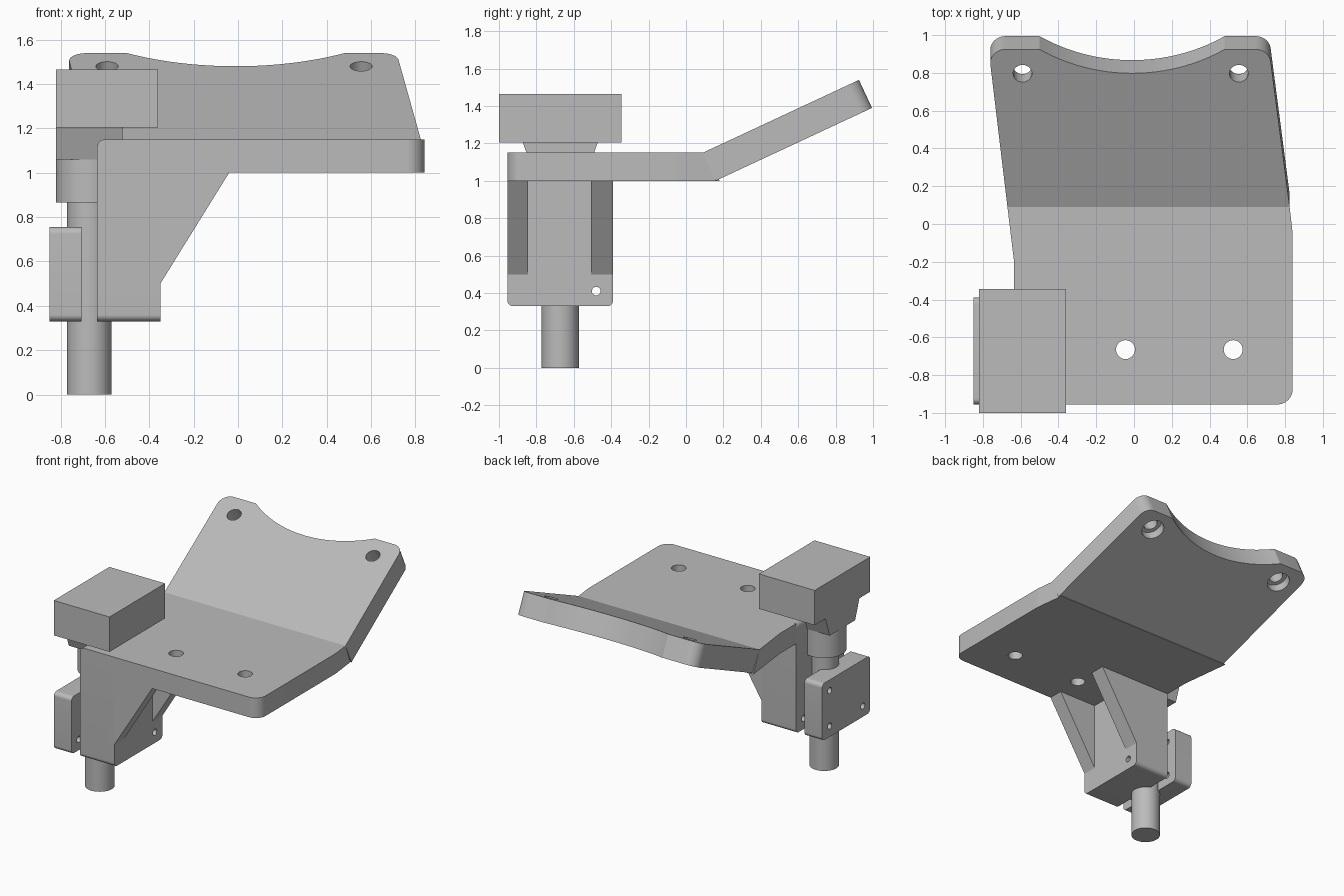
import bpy, bmesh, math
from mathutils import Matrix, Vector

if "Cube" in bpy.data.objects:
    bpy.data.objects.remove(bpy.data.objects["Cube"])

grey = bpy.data.materials.new("plain_grey")
grey.use_nodes = True
tone = (0.5, 0.5, 0.5, 1)
grey.diffuse_color = tone
grey.node_tree.nodes["Principled BSDF"].inputs["Base Color"].default_value = tone

# Local (u, v, depth) axes mapped to world axes
ALONG_Z = Matrix.Identity(4)
ALONG_X = Matrix(((0, 0, 1, 0), (1, 0, 0, 0), (0, 1, 0, 0), (0, 0, 0, 1)))   # u=y, v=z
ALONG_Y = Matrix(((0, 1, 0, 0), (0, 0, 1, 0), (1, 0, 0, 0), (0, 0, 0, 1)))   # u=z, v=x


def finish(name, bm):
    bmesh.ops.recalc_face_normals(bm, faces=bm.faces)
    mesh = bpy.data.meshes.new(name)
    bm.to_mesh(mesh)
    bm.free()
    mesh.materials.append(grey)
    obj = bpy.data.objects.new(name, mesh)
    bpy.context.collection.objects.link(obj)
    return obj


def outline(points, steps=8):
    """Points are (u, v) or (u, v, fillet radius)."""
    result = []
    for i, p in enumerate(points):
        corner = Vector(p[:2])
        if len(p) < 3:
            result.append(corner)
            continue
        a = (Vector(points[i - 1][:2]) - corner).normalized()
        b = (Vector(points[(i + 1) % len(points)][:2]) - corner).normalized()
        half = a.angle(b) / 2
        centre = corner + (a + b).normalized() * p[2] / math.sin(half)
        start = corner + a * p[2] / math.tan(half) - centre
        end = corner + b * p[2] / math.tan(half) - centre
        for k in range(steps + 1):
            d = start.lerp(end, k / steps).normalized()
            result.append(centre + d * p[2])
    return result


def prism(name, points, low, high, frame):
    bm = bmesh.new()
    face = bm.faces.new([bm.verts.new((u, v, low)) for u, v in outline(points)])
    ext = bmesh.ops.extrude_face_region(bm, geom=[face])["geom"]
    bmesh.ops.translate(bm, vec=(0, 0, high - low),
                        verts=[g for g in ext if isinstance(g, bmesh.types.BMVert)])
    bm.transform(frame)
    return finish(name, bm)


def rod(name, u, v, radius, low, high, frame, sides=48):
    bm = bmesh.new()
    bmesh.ops.create_cone(bm, cap_ends=True, segments=sides, radius1=radius, radius2=radius,
                          depth=high - low, matrix=Matrix.Translation((u, v, (low + high) / 2)))
    bm.transform(frame)
    return finish(name, bm)


def rect(u0, u1, v0, v1):
    return [(u0, v0), (u1, v0), (u1, v1), (u0, v1)]


def drill(obj, u, v, radius, low, high, frame):
    cutter = rod("hole_cutter", u, v, radius, low, high, frame, 32)
    cutter.hide_render = True
    mod = obj.modifiers.new("hole", "BOOLEAN")
    mod.operation, mod.solver, mod.object = "DIFFERENCE", "EXACT", cutter
    bpy.context.view_layer.objects.active = obj
    bpy.ops.object.modifier_apply(modifier=mod.name)
    bpy.data.objects.remove(cutter)


# Flat plate, with its rear end cut on the slant of the bend
FRONT, BACK = -0.955, -0.39
BEND, TOP, UNDER = 0.09, 1.15, 1.0
flat = prism("flat_plate", [(-0.59, FRONT), (0.84, FRONT, 0.08), (0.84, -0.05, 0.4),
                            (0.813, 0.18), (-0.68, 0.18), (-0.635, -0.2),
                            (-0.635, BACK), (-0.59, BACK)], UNDER, TOP, ALONG_Z)
for vert in flat.data.vertices:
    if vert.co.y > 0.17 and vert.co.z > 1.1:
        vert.co.y = BEND
        vert.co.x = 0.824 if vert.co.x > 0 else -0.67
for x in (-0.045, 0.525):
    drill(flat, x, -0.665, 0.05, 0.9, 1.3, ALONG_Z)

# Sloped plate with a wide circular scoop in its upper edge
slope = Matrix.Translation((0, BEND, TOP)) @ Matrix.Rotation(math.radians(25), 4, "X")
END, MID, HALF, DIP, THICK = 0.921, -0.01, 0.49, 0.14, 0.165
radius = (HALF ** 2 + DIP ** 2) / (2 * DIP)
sweep = math.asin(HALF / radius)
scoop = []
for k in range(33):
    a = sweep * (1 - k / 16)
    scoop.append((MID + radius * math.sin(a), END - DIP + radius * (1 - math.cos(a))))
sloped = prism("sloped_plate", [(-0.67, 0), (0.824, 0), (0.715, END, 0.08)] + scoop
               + [(-0.77, END, 0.08)], -THICK, 0, slope)
for x in (-0.59, 0.555):
    drill(sloped, x, 0.78, 0.05, -0.3, 0.1, slope)
    drill(sloped, x, 0.78, 0.08, -0.3, -0.1, slope)

# Bracket block hanging below the plate
block = prism("bracket_block", [(FRONT, 0.33, 0.03), (BACK, 0.33, 0.03), (BACK, TOP), (FRONT, TOP)],
              -0.635, -0.35, ALONG_X)
bm = bmesh.new()
bm.from_mesh(block.data)
edges = [e for e in bm.edges if all(v.co.z > 1.1 and v.co.x < -0.6 for v in e.verts)]
bmesh.ops.bevel(bm, geom=edges, offset=0.035, segments=6, profile=0.5, affect="EDGES")
bm.to_mesh(block.data)
bm.free()

# Sloping ribs at either side of the block
for name, y0, y1 in (("front_rib", FRONT, -0.845), ("rear_rib", -0.507, BACK)):
    prism(name, [(0.5, -0.4), (0.5, -0.35), (UNDER, -0.04), (UNDER, -0.4)], y0, y1, ALONG_Y)

# Clamp plate facing the block, with matching bolt holes
clamp = prism("clamp_plate", [(FRONT, 0.33, 0.03), (BACK, 0.33, 0.03),
                              (BACK, 0.755, 0.03), (FRONT, 0.755, 0.03)], -0.85, -0.705, ALONG_X)
for y in (-0.87, -0.48):
    for z, depth in ((0.41, -0.2), (0.675, -0.5)):
        drill(clamp, y, z, 0.023, -1, -0.6, ALONG_X)
        drill(block, y, z, 0.023, -0.8, depth, ALONG_X)

# Upright shaft, collar, tapered neck and head box
CX, CY = -0.67, -0.672
shaft = rod("shaft", CX, CY, 0.1, 0, 1.0, ALONG_Z)
collar = rod("collar", CX, CY, 0.15, 0.865, 1.06, ALONG_Z)
prism("tapered_neck", [(CY - 0.15, 1.06), (CY + 0.15, 1.06), (CY + 0.2, 1.205), (CY - 0.2, 1.205)],
      -0.82, -0.52, ALONG_X)
prism("head_box", rect(-0.82, -0.36, -1.0, -0.345), 1.205, 1.465, ALONG_Z)

# Smooth the rounded surfaces while keeping edges sharp
bpy.ops.object.select_all(action="DESELECT")
for obj in (flat, sloped, block, clamp, shaft, collar):
    obj.select_set(True)
    bpy.context.view_layer.objects.active = obj
bpy.ops.object.shade_smooth_by_angle(angle=math.radians(30))
